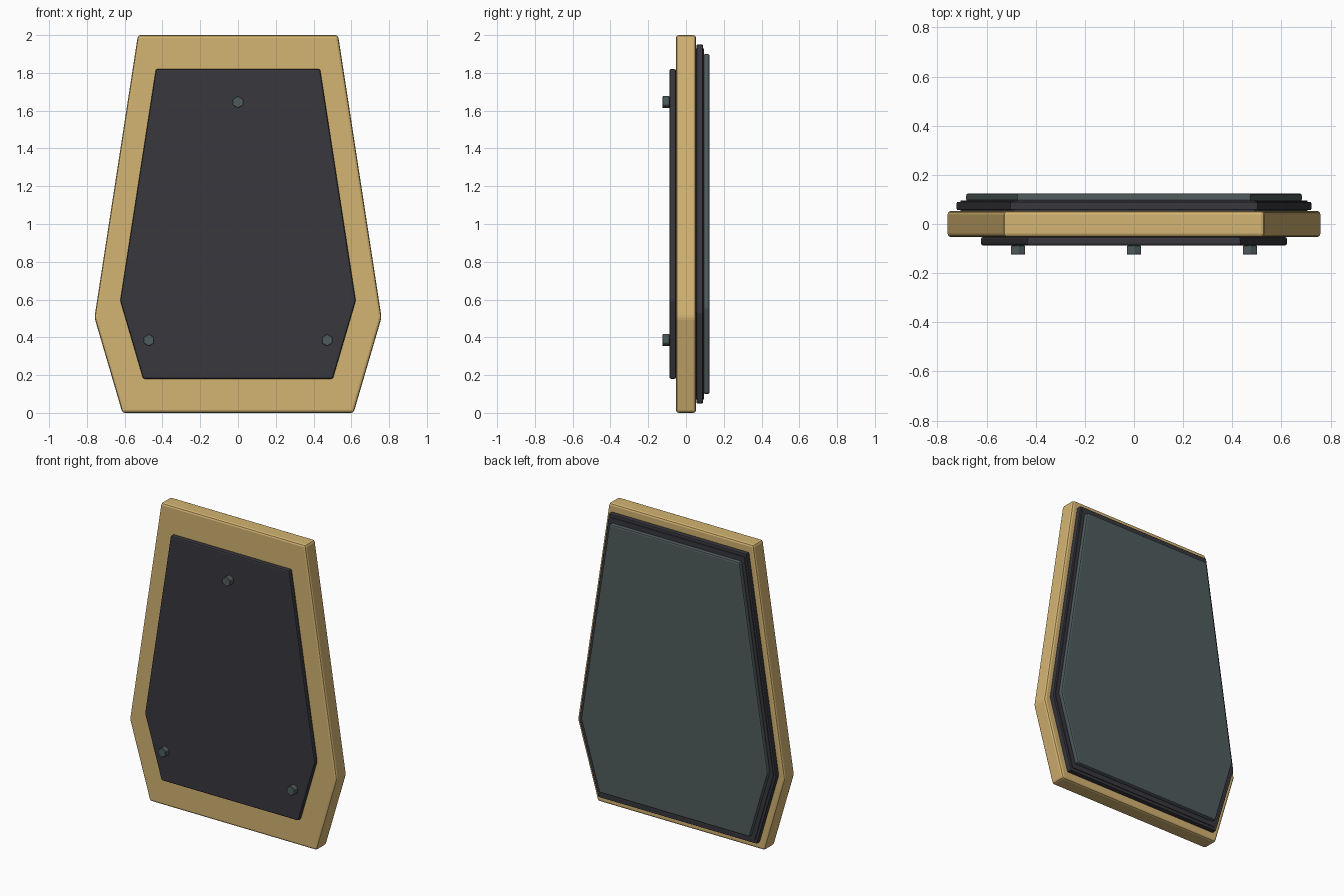
import bpy, bmesh, math

if "Cube" in bpy.data.objects:
    bpy.data.objects.remove(bpy.data.objects["Cube"])

def material(name, rgb):
    m = bpy.data.materials.new(name)
    lin = [((c / 255 + 0.055) / 1.055) ** 2.4 for c in rgb]
    m.diffuse_color = (*lin, 1)
    m.use_nodes = True
    m.node_tree.nodes["Principled BSDF"].inputs["Base Color"].default_value = m.diffuse_color
    return m

TAN = material("tan", (212, 180, 114))
CHARCOAL = material("charcoal", (56, 55, 61))
SLATE = material("slate", (80, 92, 93))

# Right half of the tapered outline (x, z), measured from the panel centre
HALF = [(0.612, -1.0), (0.76, -0.495), (0.53, 1.0)]
OUTLINE = HALF + [(-x, z) for x, z in reversed(HALF)]

def prism(name, points, y0, y1, mat, bevel, segments=2):
    """Extrude an x-z outline from y0 to y1 and soften its edges."""
    bm = bmesh.new()
    face = bm.faces.new([bm.verts.new((x, y0, z)) for x, z in points])
    ext = bmesh.ops.extrude_face_region(bm, geom=[face])["geom"]
    for v in ext:
        if isinstance(v, bmesh.types.BMVert):
            v.co.y = y1
    bmesh.ops.recalc_face_normals(bm, faces=bm.faces)
    mesh = bpy.data.meshes.new(name)
    bm.to_mesh(mesh)
    bm.free()
    mesh.materials.append(mat)
    ob = bpy.data.objects.new(name, mesh)
    bpy.context.collection.objects.link(ob)
    mod = ob.modifiers.new("soft_edges", 'BEVEL')
    mod.width, mod.segments = bevel, segments
    mod.limit_method = 'NONE'
    return ob

def panel(name, scale, y0, y1, mat, bevel):
    pts = [(x * scale, 1 + z * scale) for x, z in OUTLINE]
    return prism(name, pts, y0, y1, mat, bevel)

# Stacked panels
panel("main_board", 1.0, -0.053, 0.053, TAN, 0.014)
panel("front_plate", 0.82, -0.088, -0.053, CHARCOAL, 0.009)
panel("back_spacer", 0.95, 0.056, 0.09, CHARCOAL, 0.005)
panel("back_plate", 0.90, 0.091, 0.125, SLATE, 0.01)
# Thin core joining the spacer to the board
panel("spacer_core", 0.93, 0.05, 0.095, CHARCOAL, 0.002)

# Hexagonal bolts
for i, (bx, bz) in enumerate([(0, 1.645), (-0.472, 0.385), (0.472, 0.385)]):
    hexagon = [(bx + 0.033 * math.sin(a * math.pi / 3),
                bz + 0.033 * math.cos(a * math.pi / 3)) for a in range(6)]
    prism(f"bolt_{i + 1}", hexagon, -0.125, -0.087, SLATE, 0.003, 1)
